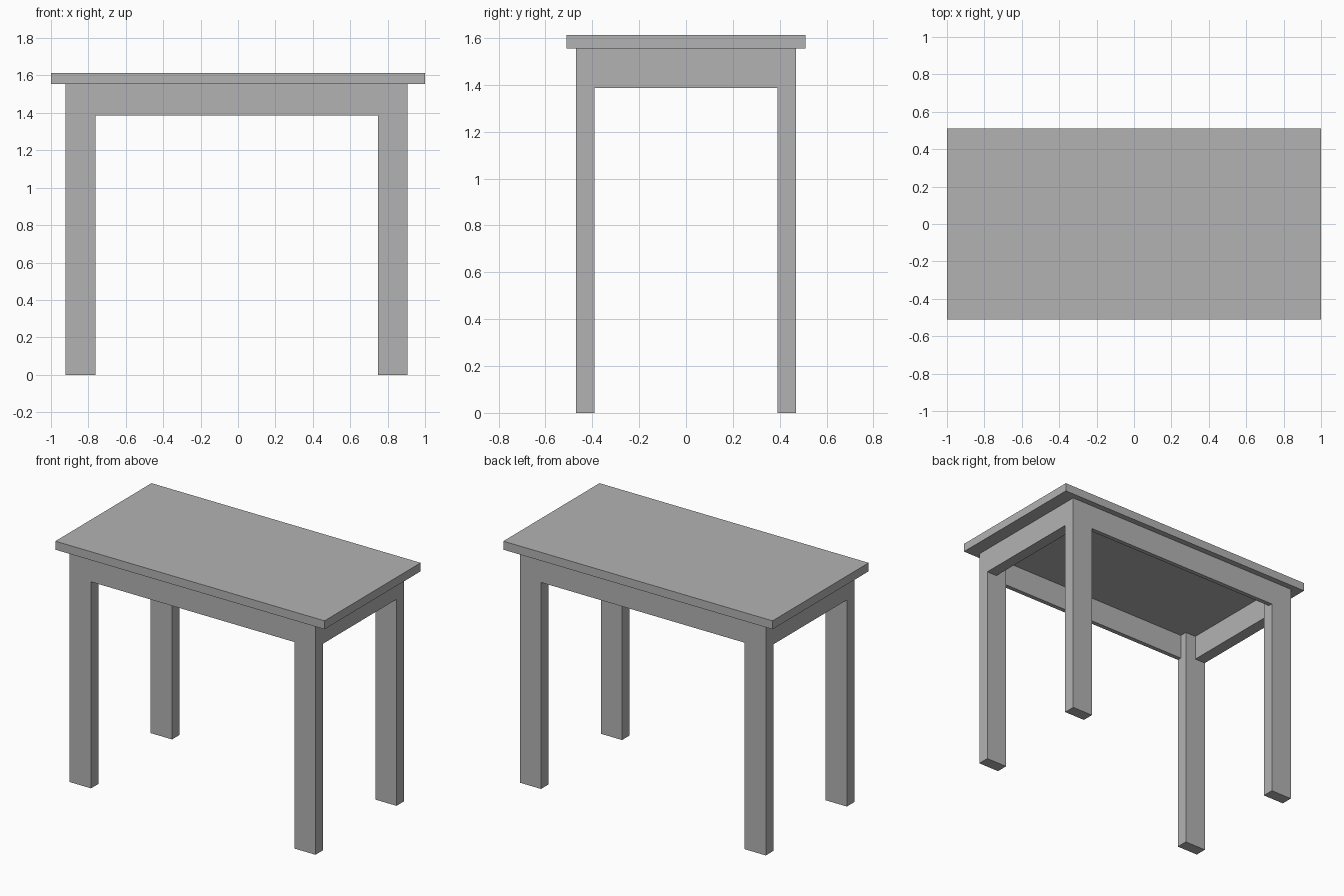
import bpy

cube = bpy.data.objects.get("Cube")
if cube:
    bpy.data.objects.remove(cube, do_unlink=True)

grey = bpy.data.materials.new("plain_grey")
grey.use_nodes = True
colour = (0.45, 0.45, 0.45, 1)
grey.diffuse_color = colour
grey.node_tree.nodes["Principled BSDF"].inputs["Base Color"].default_value = colour


def box(name, xs, ys, zs):
    """Add a box spanning the given x, y and z ranges."""
    spans = (xs, ys, zs)
    bpy.ops.mesh.primitive_cube_add(size=1, location=[(a + b) / 2 for a, b in spans])
    ob = bpy.context.object
    ob.name = name
    ob.scale = [b - a for a, b in spans]
    bpy.ops.object.transform_apply(location=False, rotation=False, scale=True)
    ob.data.materials.append(grey)
    return ob


TOP, UNDER, APRON = 1.612, 1.555, 1.387      # heights
LEG_OUT, LEG_IN = 0.47, 0.39                 # leg depth range
RAIL = 0.03                                  # long apron thickness
LEFT, RIGHT = (0.748, 0.905), (-0.922, -0.763)

# Table top
box("table_top", (-1, 1), (-0.51, 0.51), (UNDER, TOP))

# Legs and long aprons, front and back
for side, s in (("front", -1), ("back", 1)):
    depth = sorted((s * LEG_IN, s * LEG_OUT))
    for hand, xs in (("left", LEFT), ("right", RIGHT)):
        box(f"{side}_{hand}_leg", xs, depth, (0, UNDER))
    rail = sorted((s * (LEG_OUT - RAIL), s * LEG_OUT))
    box(f"{side}_apron", (RIGHT[1], LEFT[0]), rail, (APRON, UNDER))

# Short aprons, flush with the outer leg faces
for hand, xs in (("left", (0.828, LEFT[1])), ("right", (RIGHT[0], -0.842))):
    box(f"{hand}_apron", xs, (-LEG_IN, LEG_IN), (APRON, UNDER))
